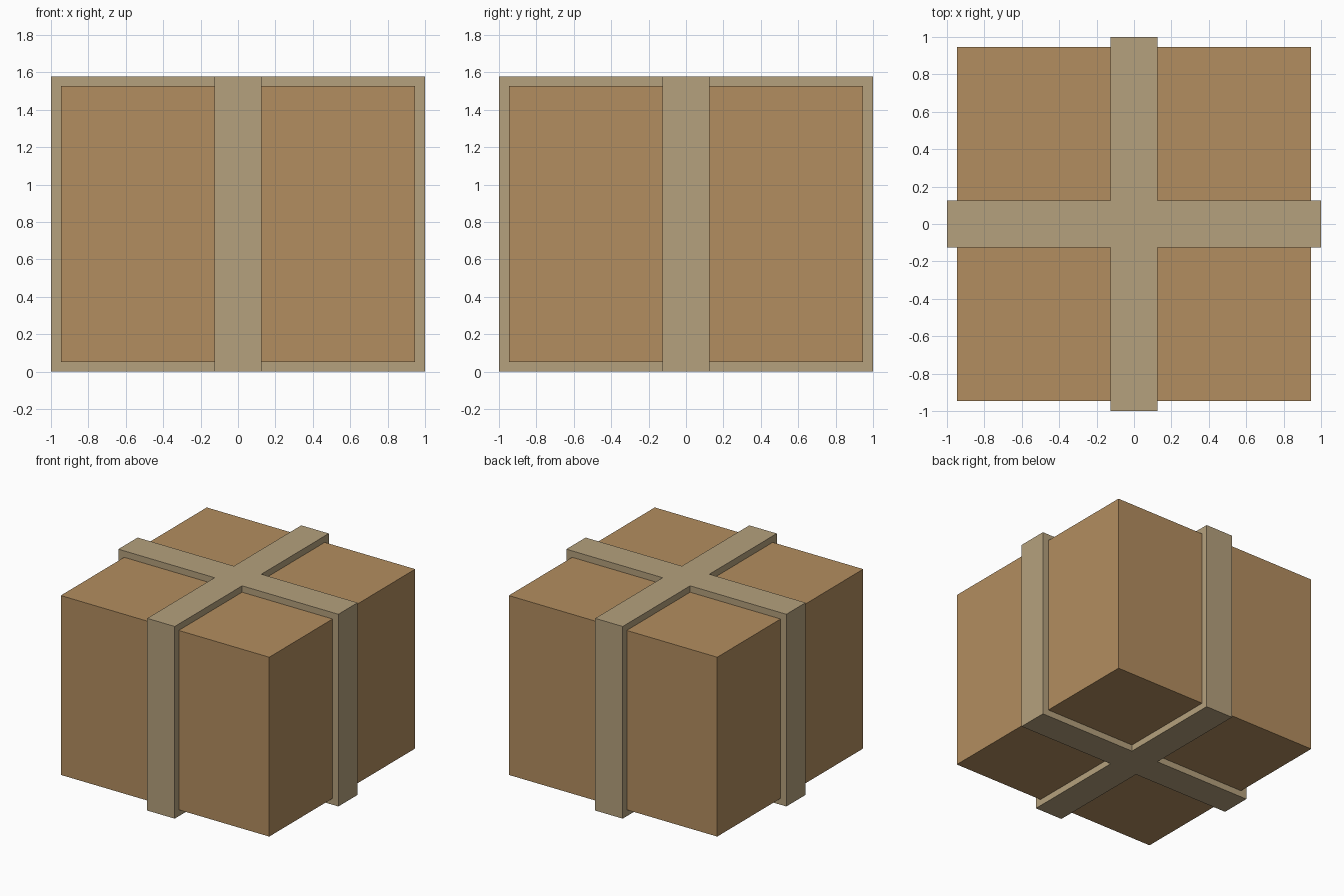
import bpy, bmesh

if "Cube" in bpy.data.objects:
    bpy.data.objects.remove(bpy.data.objects["Cube"])

U = 1 / 19            # strap thickness, the model's base unit
HALF, TOP = 1.0, 30 * U
W = 0.125             # half width of a strap


def prism(name, outline, z0, z1, color):
    """Extrude a flat outline from z0 to z1."""
    bm = bmesh.new()
    base = bm.faces.new([bm.verts.new((x, y, z0)) for x, y in outline])
    ext = bmesh.ops.extrude_face_region(bm, geom=[base], use_keep_orig=True)
    for v in ext["geom"]:
        if isinstance(v, bmesh.types.BMVert):
            v.co.z = z1
    bmesh.ops.recalc_face_normals(bm, faces=bm.faces)
    mesh = bpy.data.meshes.new(name)
    bm.to_mesh(mesh)
    bm.free()
    mat = bpy.data.materials.new(name + "_colour")
    mat.diffuse_color = (*color, 1)
    mat.use_nodes = True
    mat.node_tree.nodes["Principled BSDF"].inputs["Base Color"].default_value = mat.diffuse_color
    mesh.materials.append(mat)
    obj = bpy.data.objects.new(name, mesh)
    bpy.context.collection.objects.link(obj)
    return obj


# Box body, inset by one strap thickness on every side
b = HALF - U
prism("box", [(-b, -b), (b, -b), (b, b), (-b, b)], U, TOP - U, (0.45, 0.27, 0.115))

# Crossing straps: one plus-shaped prism, a quarter outline turned four times
cross, quarter = [], [(HALF, -W), (HALF, W), (W, W)]
for _ in range(4):
    cross += quarter
    quarter = [(-y, x) for x, y in quarter]
prism("straps", cross, 0, TOP, (0.46, 0.355, 0.205))
